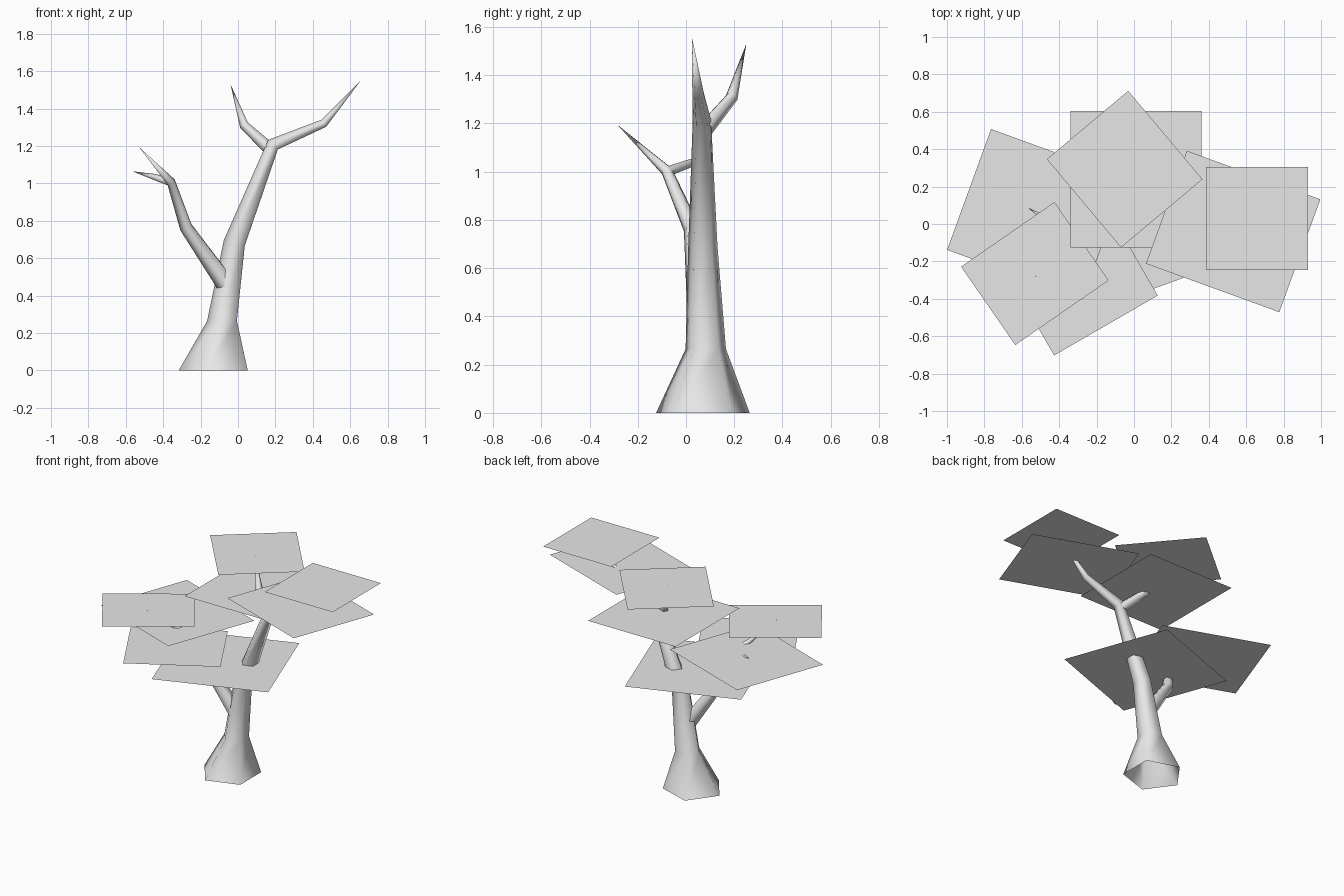
import bpy
import bmesh
import math
from mathutils import Vector

cube = bpy.data.objects.get("Cube")
if cube:
    bpy.data.objects.remove(cube, do_unlink=True)

SIDES = 5
UP = Vector((0, 0, 1))

# One plain colour for the whole tree
grey = bpy.data.materials.new("pale_grey")
grey.use_nodes = True
grey.diffuse_color = (0.8, 0.8, 0.8, 1)
grey.node_tree.nodes["Principled BSDF"].inputs["Base Color"].default_value = grey.diffuse_color


def add_object(name, bm, smooth):
    mesh = bpy.data.meshes.new(name)
    bm.normal_update()
    for face in bm.faces:
        face.smooth = smooth
    bm.to_mesh(mesh)
    bm.free()
    mesh.materials.append(grey)
    obj = bpy.data.objects.new(name, mesh)
    bpy.context.collection.objects.link(obj)
    return obj


def limb(name, path, radii, upright=0):
    """Five-sided tube along a path, ending in a point; the first rings can stay level."""
    points = [Vector(p) for p in path]
    bm = bmesh.new()
    rings = []
    for i, radius in enumerate(radii):
        ahead = (points[i + 1] - points[i]).normalized()
        behind = (points[i] - points[i - 1]).normalized() if i else ahead
        turn = UP.rotation_difference(UP if i < upright else ahead + behind)
        ring = []
        for k in range(SIDES):
            a = math.pi + math.tau * k / SIDES
            offset = Vector((math.cos(a), math.sin(a), 0)) * radius
            ring.append(bm.verts.new(points[i] + turn @ offset))
        rings.append(ring)
    tip = bm.verts.new(points[-1])
    for k in range(SIDES):
        n = (k + 1) % SIDES
        for low, high in zip(rings, rings[1:]):
            bm.faces.new((low[k], low[n], high[n], high[k]))
        bm.faces.new((rings[-1][k], rings[-1][n], tip))
    return add_object(name, bm, True)


def sheet(name, centre, size, degrees):
    """Flat level rectangle of foliage."""
    bm = bmesh.new()
    bmesh.ops.create_grid(bm, x_segments=1, y_segments=1, size=0.5)
    for v in bm.verts:
        v.co.x *= size[0]
        v.co.y *= size[1]
    obj = add_object(name, bm, False)
    obj.location = centre
    obj.rotation_euler.z = math.radians(degrees)


# Trunk and branches
limb("trunk",
     [(-0.113, 0.07, 0), (-0.077, 0.082, 0.265), (-0.014, 0.07, 0.68),
      (0.19, 0.066, 1.205), (0.46, 0.05, 1.32), (0.66, 0.025, 1.555)],
     [0.204, 0.088, 0.064, 0.04, 0.025], upright=2)
limb("upper_branch",
     [(0.175, 0.08, 1.18), (0.035, 0.19, 1.31), (-0.04, 0.25, 1.53)],
     [0.036, 0.027])
limb("lower_branch",
     [(-0.06, 0.055, 0.46), (-0.275, 0.025, 0.765),
      (-0.355, -0.08, 1.005), (-0.53, -0.285, 1.195)],
     [0.055, 0.037, 0.025])
limb("side_twig",
     [(-0.35, -0.08, 1.0), (-0.44, 0.01, 1.032), (-0.565, 0.085, 1.065)],
     [0.022, 0.018])

# Foliage sheets, lowest to highest: centre, size, turn
FOLIAGE = [
    ((-0.10, 0.0, 0.835), (0.79, 0.79), 20),
    ((-0.29, -0.30, 1.0), (0.64, 0.56), 30),
    ((-0.52, 0.053, 1.05), (0.77, 0.687), -20),
    ((-0.53, -0.265, 1.19), (0.607, 0.509), 34.7),
    ((0.01, 0.24, 1.288), (0.70, 0.73), 0),
    ((0.53, -0.04, 1.415), (0.759, 0.642), -20),
    ((-0.05, 0.293, 1.515), (0.568, 0.617), 40),
    ((0.657, 0.03, 1.558), (0.545, 0.55), 0),
]
for number, (centre, size, degrees) in enumerate(FOLIAGE, 1):
    sheet(f"foliage_sheet_{number}", centre, size, degrees)
